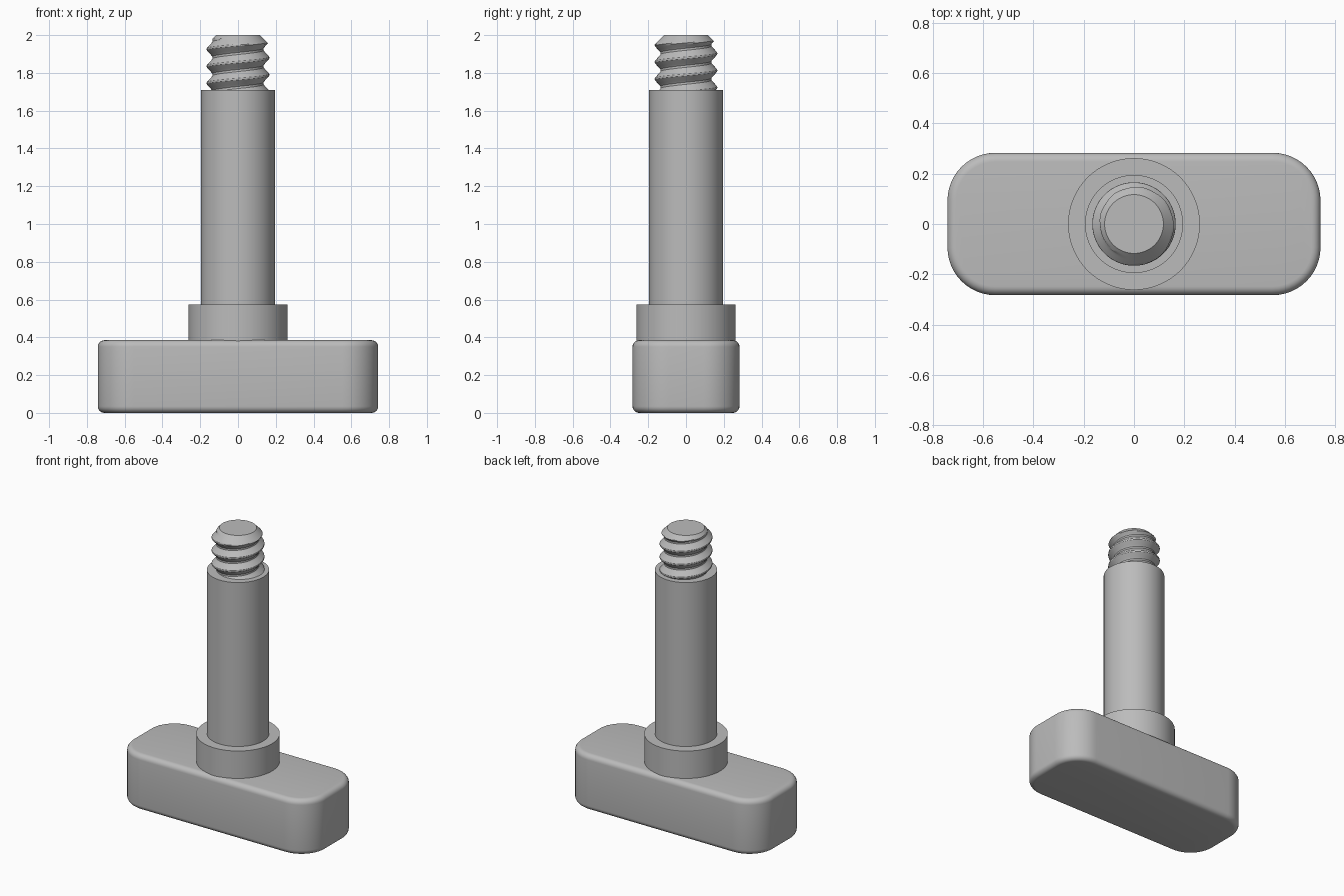
import bpy, bmesh, math

cube = bpy.data.objects.get("Cube")
if cube:
    bpy.data.objects.remove(cube, do_unlink=True)

steel = bpy.data.materials.new("grey steel")
steel.use_nodes = True
GREY = (0.5, 0.5, 0.5, 1)
steel.diffuse_color = GREY
steel.node_tree.nodes["Principled BSDF"].inputs["Base Color"].default_value = GREY


def finish(bm, name, angle=30):
    bmesh.ops.recalc_face_normals(bm, faces=bm.faces)
    mesh = bpy.data.meshes.new(name)
    bm.to_mesh(mesh)
    bm.free()
    mesh.materials.append(steel)
    ob = bpy.data.objects.new(name, mesh)
    bpy.context.collection.objects.link(ob)
    bpy.ops.object.select_all(action='DESELECT')
    ob.select_set(True)
    bpy.context.view_layer.objects.active = ob
    bpy.ops.object.shade_smooth_by_angle(angle=math.radians(angle))
    return ob


def cylinder(name, radius, z0, z1):
    bm = bmesh.new()
    bmesh.ops.create_cone(bm, cap_ends=True, segments=96, radius1=radius,
                          radius2=radius, depth=z1 - z0)
    bmesh.ops.translate(bm, verts=bm.verts, vec=(0, 0, (z0 + z1) / 2))
    return finish(bm, name)


# Crossbar head: block with rounded corners, then softened rims
bm = bmesh.new()
bmesh.ops.create_cube(bm, size=1)
bmesh.ops.scale(bm, verts=bm.verts, vec=(1.484, 0.566, 0.385))
bmesh.ops.translate(bm, verts=bm.verts, vec=(0, 0, 0.1925))
upright = [e for e in bm.edges if abs(e.verts[0].co.z - e.verts[1].co.z) > 0.1]
bmesh.ops.bevel(bm, geom=upright, offset=0.19, segments=12, profile=0.5, affect='EDGES')
rims = [e for e in bm.edges if abs(e.verts[0].co.z - e.verts[1].co.z) < 0.01]
bmesh.ops.bevel(bm, geom=rims, offset=0.035, segments=6, profile=0.5, affect='EDGES')
finish(bm, "crossbar_head")

# Collar and plain shank
cylinder("collar", 0.262, 0.3, 0.575)
cylinder("shank", 0.195, 0.5, 1.71)

# Threaded tip: helical rows trimmed to the tip length, with a chamfered end
BOTTOM, TOP, PITCH, ROOT, CREST = 1.70, 2.0, 0.09, 0.135, 0.166
SEGMENTS, ROWS = 72, 16


def thread_radius(phase, z):
    wave = abs((phase % 1) * 2 - 1)
    ridge = min(1, max(0, (wave - 0.15) / 0.75))
    return min(ROOT + (CREST - ROOT) * ridge, 0.117 + (TOP - z))


bm = bmesh.new()
count = int((TOP - BOTTOM) / PITCH + 3) * ROWS
columns = []
for s in range(SEGMENTS + 1):
    turn = s / SEGMENTS
    a = turn * math.tau
    column = []
    for k in range(count):
        raw = BOTTOM + PITCH * (k / ROWS + turn - 1)
        z = min(TOP, max(BOTTOM, raw))
        r = thread_radius((z - BOTTOM) / PITCH - turn, z)
        column.append(bm.verts.new((r * math.cos(a), r * math.sin(a), z)))
    columns.append(column)
for left, right in zip(columns, columns[1:]):
    for k in range(count - 1):
        bm.faces.new((left[k], right[k], right[k + 1], left[k + 1]))
bmesh.ops.remove_doubles(bm, verts=bm.verts, dist=0.0002)
bmesh.ops.dissolve_degenerate(bm, edges=bm.edges, dist=0.0001)
bmesh.ops.holes_fill(bm, edges=[e for e in bm.edges if e.is_boundary], sides=0)
finish(bm, "threaded_tip")
